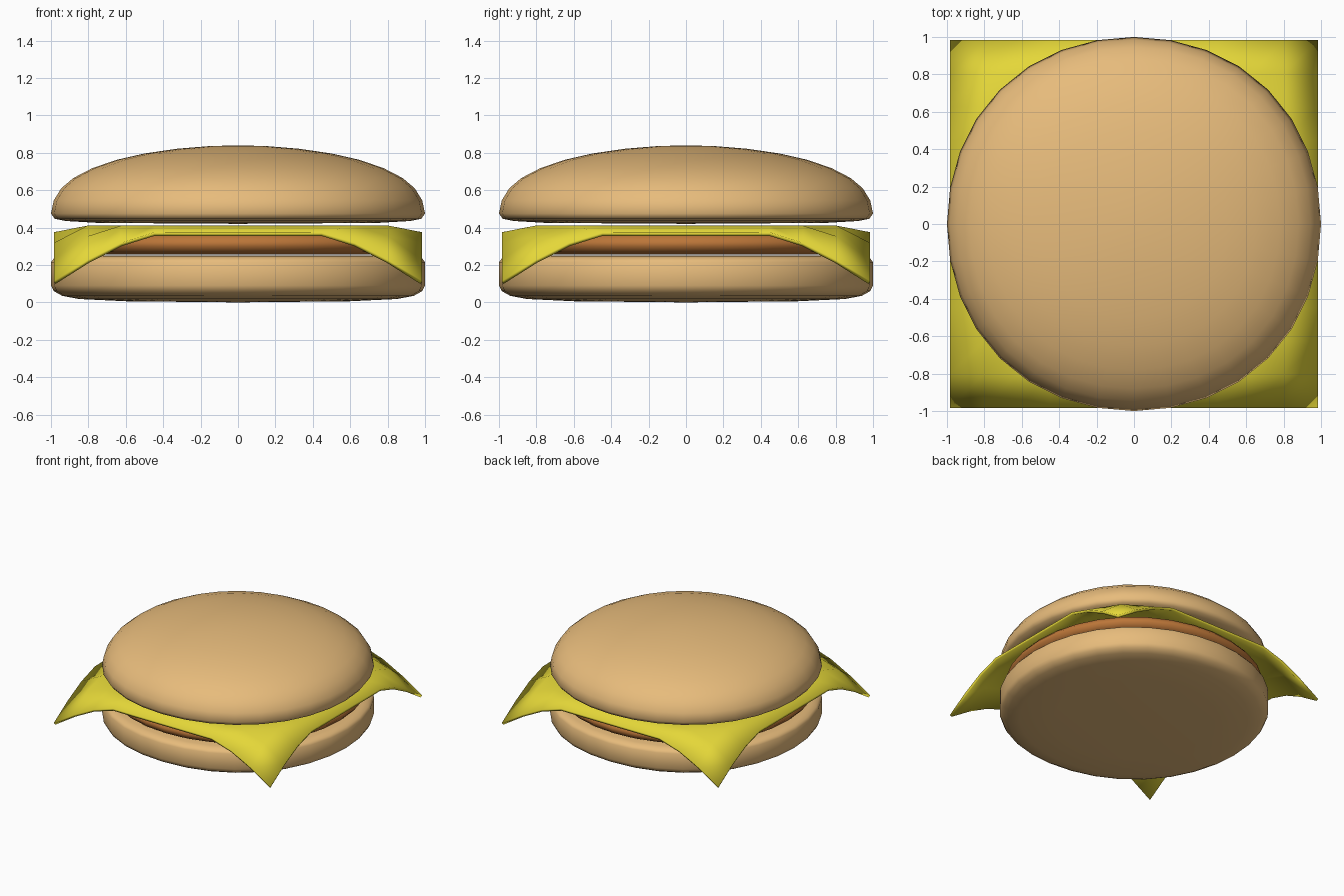
import bpy, bmesh, math

if "Cube" in bpy.data.objects:
    bpy.data.objects.remove(bpy.data.objects["Cube"])


def material(name, rgb):
    m = bpy.data.materials.new(name)
    m.diffuse_color = (*rgb, 1)
    m.use_nodes = True
    m.node_tree.nodes["Principled BSDF"].inputs["Base Color"].default_value = m.diffuse_color
    return m


def finish(bm, name, mat, angle):
    bmesh.ops.recalc_face_normals(bm, faces=bm.faces)
    me = bpy.data.meshes.new(name)
    bm.to_mesh(me)
    bm.free()
    me.materials.append(mat)
    ob = bpy.data.objects.new(name, me)
    bpy.context.collection.objects.link(ob)
    bpy.ops.object.select_all(action='DESELECT')
    ob.select_set(True)
    bpy.context.view_layer.objects.active = ob
    bpy.ops.object.shade_smooth_by_angle(angle=math.radians(angle))
    return ob


def lathe(name, profile, mat, sides=32, bulge=0.015):
    """Closed round body; the first and last profile points lie on the axis."""
    bm = bmesh.new()
    rings = []
    for r, z in profile[1:-1]:
        ring = []
        for i in range(sides):
            a = 2 * math.pi * i / sides
            k = r * (1 + bulge * math.sin(2 * a) ** 2)
            ring.append(bm.verts.new((k * math.cos(a), k * math.sin(a), z)))
        rings.append(ring)
    ends = [bm.verts.new((0, 0, profile[j][1])) for j in (0, -1)]
    for i in range(sides):
        j = (i + 1) % sides
        for p, q in zip(rings, rings[1:]):
            bm.faces.new((p[i], p[j], q[j], q[i]))
        bm.faces.new((ends[0], rings[0][j], rings[0][i]))
        bm.faces.new((ends[1], rings[-1][i], rings[-1][j]))
    return finish(bm, name, mat, 60)


bun = material("bun", (0.80, 0.50, 0.20))
meat = material("meat", (0.50, 0.18, 0.04))
yellow = material("cheese", (0.78, 0.68, 0.04))

# Bottom bun
lathe("bottom_bun", [(0, 0), (0.6, 0.006), (0.85, 0.018), (0.94, 0.035), (0.985, 0.06),
                     (1, 0.09), (1, 0.215), (0.985, 0.235), (0.94, 0.248), (0.8, 0.25),
                     (0, 0.25)], bun)

# Patty
lathe("patty", [(0, 0.255), (0.88, 0.255), (0.93, 0.27), (0.955, 0.30), (0.955, 0.325),
                (0.93, 0.355), (0.88, 0.37), (0, 0.375)], meat)

# Top bun
lathe("top_bun", [(0, 0.42), (0.75, 0.425), (0.92, 0.435), (0.98, 0.447), (1, 0.475),
                  (0.985, 0.545), (0.945, 0.61), (0.88, 0.665), (0.78, 0.717), (0.65, 0.762),
                  (0.5, 0.796), (0.33, 0.821), (0.16, 0.835), (0, 0.84)], bun)

# Cheese slice with drooping edges and corners
bm = bmesh.new()
bmesh.ops.create_grid(bm, x_segments=11, y_segments=11, size=0.985)
for v in bm.verts:
    x, y = abs(v.co.x), abs(v.co.y)
    edge = max(0, (max(x, y) - 0.806) / 0.179)
    corner = max(0, x + y - 1.43)
    v.co.z = 0.41 - 0.035 * edge - 0.62 * corner ** 1.4
cheese = finish(bm, "cheese", yellow, 40)
mod = cheese.modifiers.new("thickness", 'SOLIDIFY')
mod.thickness = 0.02
mod.offset = -1
